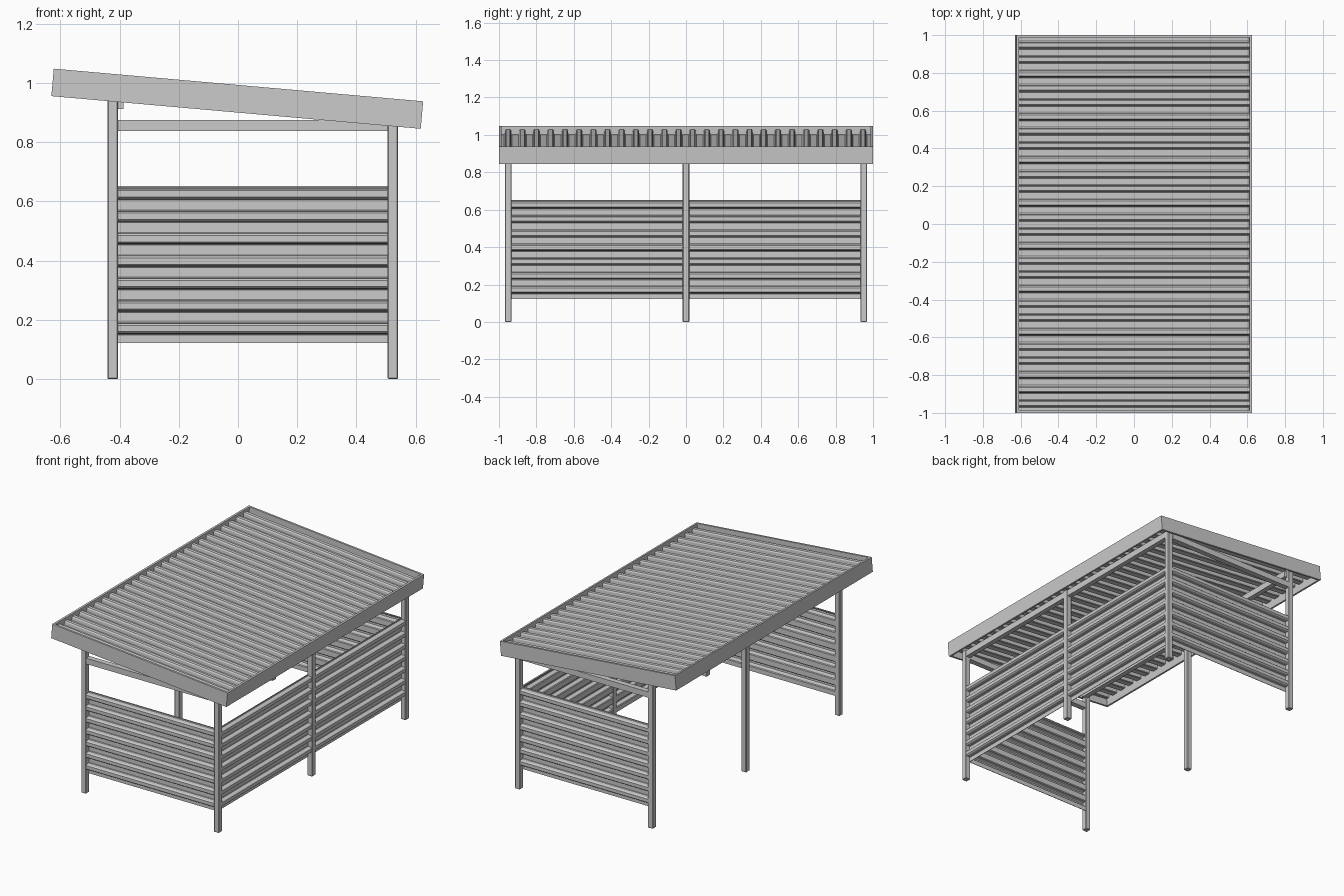
import bpy
from math import radians
from mathutils import Matrix, Vector

if "Cube" in bpy.data.objects:
    bpy.data.objects.remove(bpy.data.objects["Cube"])

PITCH = 0.0757
POST = 0.035
LEFT_X, RIGHT_X, END_Y = -0.423, 0.523, 0.95
ROOF = Matrix.Translation((-0.0025, 0, 0.9465)) @ Matrix.Rotation(radians(5.05), 4, 'Y')


def add_object(name, verts, faces, matrix=Matrix.Identity(4)):
    mesh = bpy.data.meshes.new(name)
    mesh.from_pydata(verts, [], faces)
    obj = bpy.data.objects.new(name, mesh)
    bpy.context.collection.objects.link(obj)
    obj.matrix_world = matrix
    return obj


def box(name, lo, hi, matrix=Matrix.Identity(4)):
    verts = [(x, y, z) for x in (lo[0], hi[0]) for y in (lo[1], hi[1]) for z in (lo[2], hi[2])]
    faces = [(0, 1, 3, 2), (4, 6, 7, 5), (0, 4, 5, 1), (2, 3, 7, 6), (0, 2, 6, 4), (1, 5, 7, 3)]
    return add_object(name, verts, faces, matrix)


def ribbed_sheet(name, length, ribs, lead, pitch, matrix):
    """Sheet with ribs along local x, stacked along local y, raised in local z."""
    # one rounded rib: (position, height)
    rib = [(0, 0), (0.004, 0.003), (0.006, 0.022), (0.011, 0.028),
           (0.031, 0.028), (0.036, 0.022), (0.038, 0.003), (0.042, 0)]
    profile = [(0, 0)]
    for i in range(ribs):
        profile += [(lead + i * pitch + u, h) for u, h in rib]
    profile.append((ribs * pitch, 0))
    verts = [(x, u, h) for u, h in profile for x in (0, length)]
    faces = [(2 * i, 2 * i + 1, 2 * i + 3, 2 * i + 2) for i in range(len(profile) - 1)]
    obj = add_object(name, verts, faces, matrix)
    mod = obj.modifiers.new("thickness", 'SOLIDIFY')
    mod.thickness = 0.003
    mod.offset = 0
    return obj


def frame_matrix(origin, along, across):
    a, b = Vector(along), Vector(across)
    rot = Matrix((a, b, a.cross(b))).transposed().to_4x4()
    return Matrix.Translation(origin) @ rot


# six square posts
r = POST / 2
for side, x, top in (("left", LEFT_X, 0.975), ("right", RIGHT_X, 0.893)):
    for place, y in (("front", -END_Y), ("middle", 0), ("back", END_Y)):
        post = box(f"{place}_{side}_post", (x - r, y - r, 0), (x + r, y + r, top))
        bevel = post.modifiers.new("edges", 'BEVEL')
        bevel.width = 0.003

# cross rails at both ends
for place, y in (("front", -END_Y), ("back", END_Y)):
    box(f"{place}_rail", (LEFT_X + r, y - r, 0.837), (RIGHT_X - r, y + r, 0.874))

# long beams carrying the roof
box("left_beam", (-0.42, -0.95, 0.912), (-0.387, 0.95, 0.952))
box("right_beam", (0.506, -0.95, 0.846), (0.538, 0.95, 0.886))

# ribbed wall sheets between the posts, ribs facing out
span = RIGHT_X - LEFT_X - POST
ribbed_sheet("front_wall", span, 7, 0.028, PITCH,
             frame_matrix((LEFT_X + r, -END_Y + 0.014, 0.122), (1, 0, 0), (0, 0, 1)))
ribbed_sheet("back_wall", span, 7, 0.028, PITCH,
             frame_matrix((RIGHT_X - r, END_Y - 0.014, 0.122), (-1, 0, 0), (0, 0, 1)))
for name, y in (("right_front_wall", -END_Y + r), ("right_back_wall", r)):
    ribbed_sheet(name, END_Y - POST, 7, 0.028, PITCH,
                 frame_matrix((RIGHT_X - 0.014, y, 0.122), (0, 1, 0), (0, 0, 1)))

# sloping ribbed roof
HX, HZ, T = 0.626, 0.0465, 0.013
ribbed_sheet("roof_sheet", 2 * (HX - T), 26, 0.015, 0.0759,
             ROOF @ Matrix.Translation((-HX + T, -0.987, 0)))

# fascia boards around the roof
for place, s in (("front", -1), ("back", 1)):
    ys = sorted((s * (1 - T), s))
    box(f"{place}_fascia", (-HX, ys[0], -HZ), (HX, ys[1], HZ), ROOF)
for place, s in (("left", -1), ("right", 1)):
    xs = sorted((s * (HX - T), s * HX))
    box(f"{place}_fascia", (xs[0], -1 + T, -HZ), (xs[1], 1 - T, HZ), ROOF)
